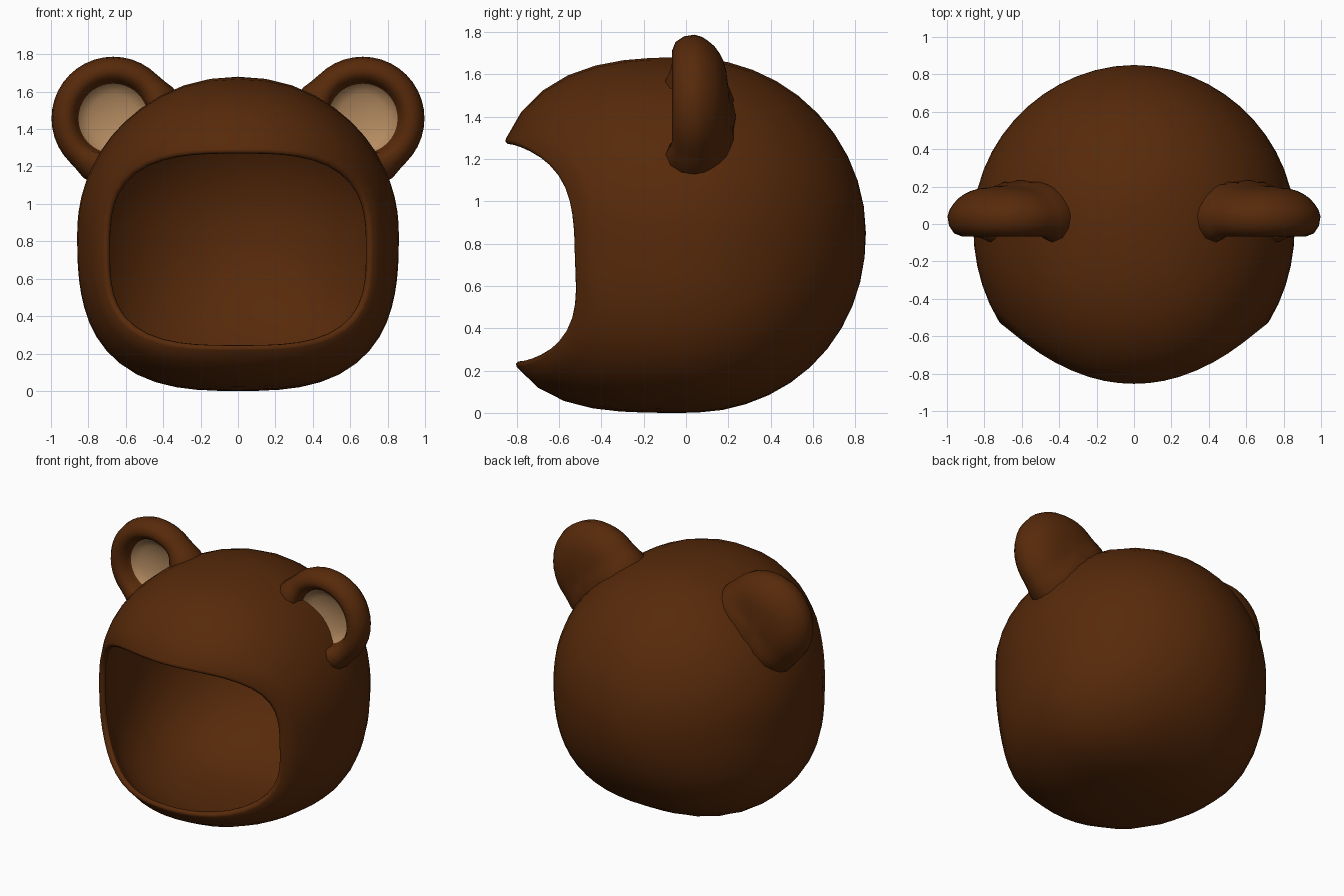
import bpy, bmesh, math
from mathutils import Vector

if "Cube" in bpy.data.objects:
    bpy.data.objects.remove(bpy.data.objects["Cube"])


def material(name, rgb):
    m = bpy.data.materials.new(name)
    m.diffuse_color = (*rgb, 1)
    m.use_nodes = True
    m.node_tree.nodes["Principled BSDF"].inputs["Base Color"].default_value = m.diffuse_color
    return m


BROWN = material("brown fur", (0.095, 0.0225, 0.003))
TAN = material("tan inner ear", (0.46, 0.26, 0.12))
C = Vector((0, 0, 0.85))


def finish(bm, name, mats):
    me = bpy.data.meshes.new(name)
    bm.to_mesh(me)
    bm.free()
    ob = bpy.data.objects.new(name, me)
    bpy.context.collection.objects.link(ob)
    for m in mats:
        me.materials.append(m)
    for p in me.polygons:
        p.use_smooth = True
    return ob


def skin(bm, rows, cap_end=None, cap_start=None):
    """Join closed rows of points with quads, with optional pole points."""
    vs = [[bm.verts.new(p) for p in r] for r in rows]
    n = len(rows[0])
    for a, b in zip(vs, vs[1:]):
        for i in range(n):
            j = (i + 1) % n
            bm.faces.new((a[i], a[j], b[j], b[i]))
    for cap, ring in ((cap_start, vs[0]), (cap_end, vs[-1])):
        if cap is not None:
            c = bm.verts.new(cap)
            for i in range(n):
                bm.faces.new((ring[i], ring[(i + 1) % n], c))
    bmesh.ops.recalc_face_normals(bm, faces=bm.faces)
    bm.normal_update()


# Head form: rounded at the back and top, boxier at the lower front
def field(d):
    x, y, z = d
    u = y / max(math.hypot(x, y), 1e-6)
    side, front, back = (2.0, 2.75, 2.0) if z > 0 else (2.85, 3.4, 2.1)
    p = side + ((front if u < 0 else back) - side) * u * u
    ry, a = (0.915, 2.1) if y < 0 else (0.85, 1.95)
    h = 0.83 if z > 0 else 0.85
    flat = (abs(x / 0.86) ** a + abs(y / ry) ** a) ** (p / a)
    return flat + abs(z / h) ** p


def reach(start, d):
    """Distance from start along d to the head surface."""
    lo, hi = 0.0, 2.0
    for _ in range(40):
        mid = (lo + hi) / 2
        if field(start + d * mid) < 1:
            lo = mid
        else:
            hi = mid
    return lo


# Face opening outline, a rounded rectangle seen from the front,
# sampled at even angles
N, ROWS, WALL = 56, 18, 0.028


def outline(k):
    pts = []
    for i in range(N):
        t = math.tau * i / N
        c, s = math.cos(t), math.sin(t)
        n = 3.0 if s > 0 else 3.15
        r = (abs(c) ** n + abs(s) ** n) ** (-1 / n)
        pts.append((0.684 * k * r * c, 0.757 + 0.512 * k * r * s))
    return pts


rim = []
for x, z in outline(1.055):
    s = Vector((x, 0, z - C.z))
    rim.append(s + Vector((0, -1, 0)) * reach(s, Vector((0, -1, 0))))

back = Vector((0, 1, 0))
outer, inner = [], []
for r in range(ROWS):
    t = r / ROWS
    o, n = [], []
    for p in rim:
        d = p.normalized()
        ang = d.angle(back)
        d = (d * math.sin((1 - t) * ang) + back * math.sin(t * ang)) / math.sin(ang)
        L = reach(Vector(), d)
        o.append(C + d * L)
        n.append(C + d * (L - WALL))
    outer.append(o)
    inner.append(n)

# Rounded lip between the outside and the lining
lip = []
for k, push in ((1.025, -0.004), (1.005, 0.006), (1.0, 0.02)):
    lip.append([Vector((x, p.y + push, z)) for (x, z), p in zip(outline(k), rim)])

bm = bmesh.new()
skin(bm, outer[::-1] + lip + inner[1:],
     cap_start=(0, 0.85, C.z), cap_end=(0, 0.85 - WALL, C.z))
finish(bm, "hood_shell", [BROWN])

# Ears: turned profiles (radius, y) with a rolled rim and a shallow dish
EAR = [(0.08, 0.2), (0.16, 0.19), (0.205, 0.177), (0.24, 0.16), (0.275, 0.135),
       (0.3, 0.105), (0.32, 0.075), (0.33, 0.04), (0.322, -0.01), (0.295, -0.05),
       (0.255, -0.066), (0.22, -0.05), (0.195, -0.01), (0.186, 0.02),
       (0.13, 0.045), (0.07, 0.06)]
SEG, EX, EZ = 40, 0.667, 1.457
for side, name in ((-1, "ear_left"), (1, "ear_right")):
    bm = bmesh.new()
    rows = [[(side * EX + r * math.cos(math.tau * i / SEG), y,
              EZ + r * math.sin(math.tau * i / SEG)) for i in range(SEG)]
            for r, y in EAR]
    skin(bm, rows, cap_start=(side * EX, 0.203, EZ),
         cap_end=(side * EX, 0.065, EZ))
    # Inner dish colour
    for f in bm.faces:
        m = f.calc_center_median()
        rad = math.hypot(m.x - side * EX, m.z - EZ)
        if rad < 0.18 and m.y < 0.1:
            f.material_index = 1
    # Remove what is buried in the hood, then flare the root into it
    depth = {v: field(v.co - C) for v in bm.verts}
    buried = [f for f in bm.faces if all(depth[v] < 0.99 for v in f.verts)]
    moves = []
    for v in bm.verts:
        rad = math.hypot(v.co.x - side * EX, v.co.z - EZ)
        if depth[v] < 1.3 and (rad > 0.21 or v.co.y > 0.1):
            k = min(1, (1.3 - depth[v]) / 0.3)
            moves.append((v, v.normal * 0.035 * k * k))
    for v, m in moves:
        v.co += m
    bmesh.ops.delete(bm, geom=buried, context='FACES')
    finish(bm, name, [BROWN, TAN])
